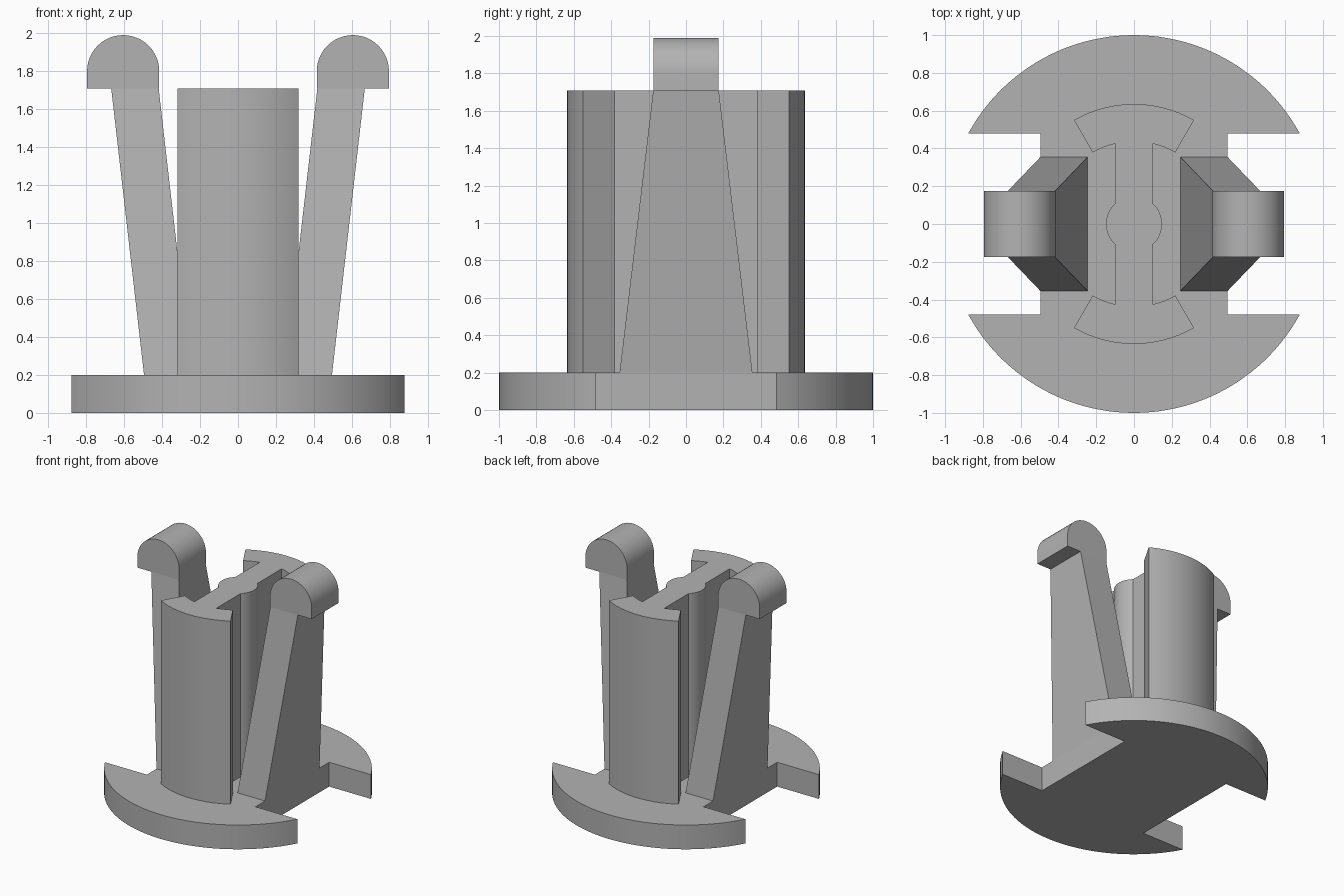
import bpy, bmesh, math

if "Cube" in bpy.data.objects:
    bpy.data.objects.remove(bpy.data.objects["Cube"])

grey = bpy.data.materials.new("plain grey")
grey.diffuse_color = (0.45, 0.45, 0.45, 1)
grey.use_nodes = True
grey.node_tree.nodes["Principled BSDF"].inputs["Base Color"].default_value = grey.diffuse_color


def arc(r, a0, a1, n, cx=0, cy=0):
    """Points on an arc, angles in degrees."""
    angles = [math.radians(a0 + (a1 - a0) * i / n) for i in range(n + 1)]
    return [(cx + r * math.cos(a), cy + r * math.sin(a)) for a in angles]


def loft(name, lower, upper):
    """Solid between two matching closed loops of 3D points."""
    bm = bmesh.new()
    a = [bm.verts.new(p) for p in lower]
    b = [bm.verts.new(p) for p in upper]
    bm.faces.new(a[::-1])
    bm.faces.new(b)
    n = len(a)
    for i in range(n):
        j = (i + 1) % n
        bm.faces.new((a[i], a[j], b[j], b[i]))
    bmesh.ops.recalc_face_normals(bm, faces=bm.faces)
    mesh = bpy.data.meshes.new(name)
    bm.to_mesh(mesh)
    bm.free()
    mesh.materials.append(grey)
    obj = bpy.data.objects.new(name, mesh)
    bpy.context.collection.objects.link(obj)
    bpy.ops.object.select_all(action='DESELECT')
    obj.select_set(True)
    bpy.context.view_layer.objects.active = obj
    bpy.ops.object.shade_smooth_by_angle(angle=math.radians(30))
    return obj


def prism(name, outline, z0, z1):
    return loft(name, [(x, y, z0) for x, y in outline],
                [(x, y, z1) for x, y in outline])


BASE_TOP, COLUMN_TOP = 0.2, 1.71

# Round base with a rectangular notch on each side
tip = math.degrees(math.asin(0.48))
half = arc(1, tip, 180 - tip, 48) + [(-0.495, 0.48)]
half += [(-0.495, -0.48)]
prism("base", half + [(-x, -y) for x, y in half], 0, BASE_TOP)

# Column: two curved end flanges joined by a web with a round core
web = 0.1
r_in, r_core = 0.437, 0.148
web_in = math.degrees(math.acos(web / r_in))
web_core = math.degrees(math.acos(web / r_core))
half = arc(r_core, -web_core, web_core, 16)
half += arc(r_in, web_in, 60, 6)
half += arc(0.635, 60, 120, 24)
half += arc(r_in, 120, 180 - web_in, 6)
prism("column", half + [(-x, -y) for x, y in half], BASE_TOP, COLUMN_TOP)

for side, label in ((1, "right"), (-1, "left")):
    # Tapered arm leaning outwards
    def section(x0, x1, w, z):
        return [(side * x, y, z) for x, y in ((x0, -w), (x1, -w), (x1, w), (x0, w))]
    loft(label + "_arm", section(0.245, 0.495, 0.355, BASE_TOP),
         section(0.418, 0.668, 0.175, COLUMN_TOP))

    # Rounded catch on top of the arm
    outline = [(0.415, COLUMN_TOP), (0.795, COLUMN_TOP)]
    outline += arc(0.19, 0, 180, 24, 0.605, 1.8)
    loft(label + "_catch", [(side * x, -0.175, z) for x, z in outline],
         [(side * x, 0.175, z) for x, z in outline])
